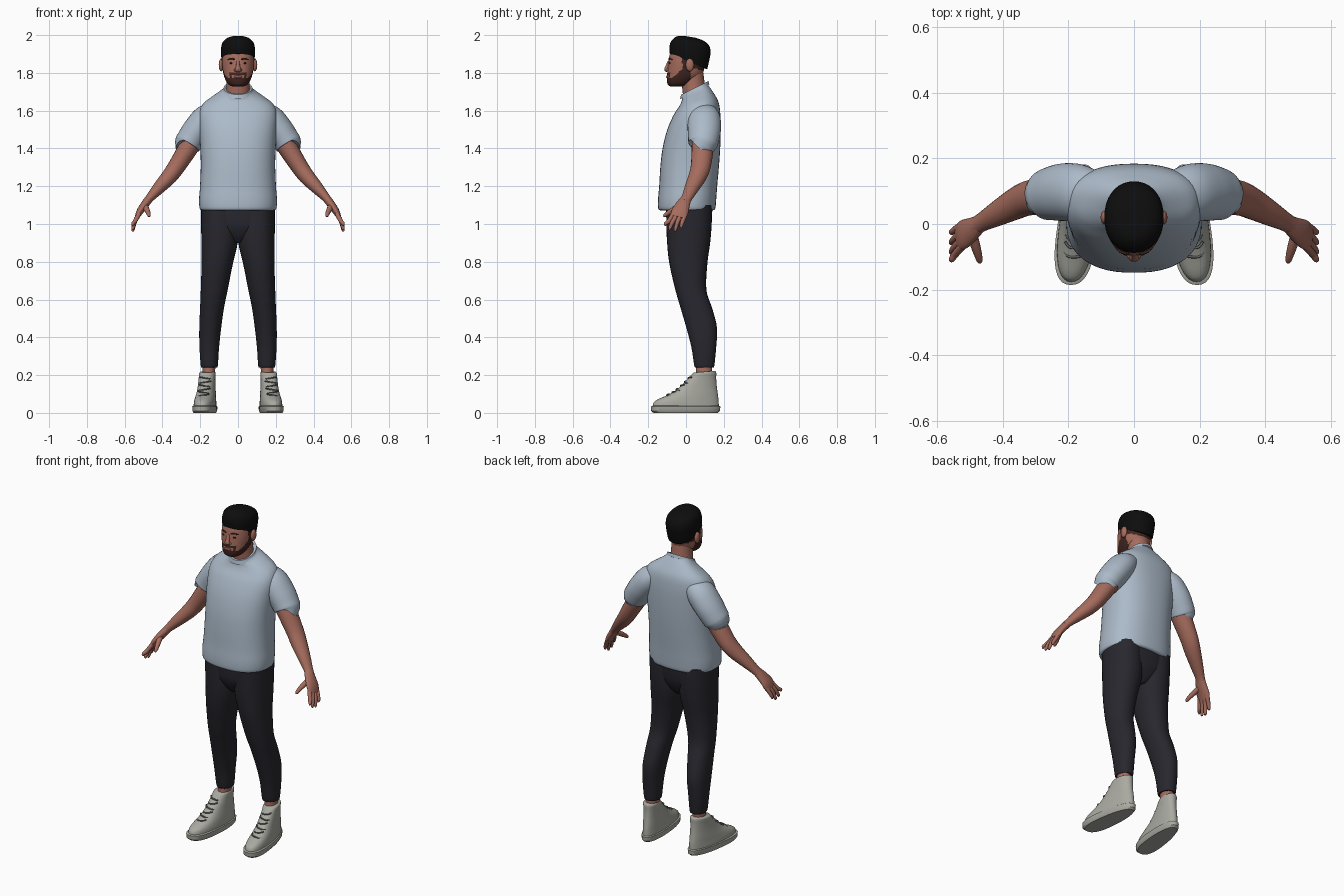
import bpy, bmesh, math
from mathutils import Vector


def material(name, rgb):
    m = bpy.data.materials.new(name)
    m.diffuse_color = (*rgb, 1)
    return m


SKIN = material("skin", (.38, .15, .11))
HAIR = material("black_hair", (.004, .004, .004))
STUBBLE = material("dark_brown_stubble", (.05, .018, .014))
SHIRT = material("pale_blue_cotton", (.41, .49, .58))
PANTS = material("charcoal_cloth", (.02, .02, .027))
SHOE = material("off_white_canvas", (.40, .40, .36))
LACE = material("grey_lace", (.14, .14, .13))
LIP = material("lip", (.26, .085, .07))
EYE = material("dark_eye", (.02, .012, .01))


def smooth_rows(rows, steps):
    """Catmull-Rom interpolation of rows of numbers."""
    out = []
    for i in range(len(rows) - 1):
        a, b, c, d = (rows[max(i - 1, 0)], rows[i], rows[i + 1],
                      rows[min(i + 2, len(rows) - 1)])
        for s in range(steps):
            t = s / steps
            out.append([.5 * (2 * q + (r - p) * t + (2 * p - 5 * q + 4 * r - w) * t * t
                              + (3 * q - p - 3 * r + w) * t ** 3)
                        for p, q, r, w in zip(a, b, c, d)])
    out.append(list(rows[-1]))
    return out


def skin_rings(name, rings, mats, rule=None, mirror=False, angle=50):
    """Bridge rings of points into a capped, smooth shaded object."""
    bm = bmesh.new()
    loops = [[bm.verts.new(p) for p in ring] for ring in rings]
    n = len(loops[0])
    for lo, hi in zip(loops, loops[1:]):
        for i in range(n):
            j = (i + 1) % n
            bm.faces.new((lo[i], lo[j], hi[j], hi[i]))
    bm.faces.new(loops[0])
    bm.faces.new(loops[-1])
    bmesh.ops.recalc_face_normals(bm, faces=bm.faces)
    if rule:
        for f in bm.faces:
            f.material_index = rule(f.calc_center_median())
    me = bpy.data.meshes.new(name)
    bm.to_mesh(me)
    bm.free()
    for m in mats:
        me.materials.append(m)
    ob = bpy.data.objects.new(name, me)
    bpy.context.collection.objects.link(ob)
    bpy.ops.object.select_all(action='DESELECT')
    ob.select_set(True)
    bpy.context.view_layer.objects.active = ob
    bpy.ops.object.shade_smooth_by_angle(angle=math.radians(angle))
    if mirror:
        ob.modifiers.new("Mirror", 'MIRROR').use_mirror_merge = False
    return ob


def stack(name, rows, mats, n=40, steps=4, power=2.0, skew=0, taper=0, **kw):
    """Upright form; rows are (z, y_front, y_back, half_width, tilt, x)."""
    rings = []
    for z, y0, y1, rx, tilt, x in smooth_rows(rows, steps):
        cy, ry = (y0 + y1) / 2, (y1 - y0) / 2
        ring = []
        for i in range(n):
            a = 2 * math.pi * i / n
            c, s = math.cos(a), math.sin(a)
            px = math.copysign(abs(c) ** (2 / power), c) * rx * (1 - taper * s)
            py = math.copysign(abs(s) ** (2 / power), s) * ry
            ring.append((x + px + skew * (cy + py), cy + py, z + tilt * py))
        rings.append(ring)
    return skin_rings(name, rings, mats, **kw)


def tube(name, rows, mats, n=20, steps=4, **kw):
    """Limb along a path; rows are (x, y, z, radius_side, radius_depth)."""
    rows = smooth_rows(rows, steps)
    pts = [Vector(r[:3]) for r in rows]
    rings = []
    for i, r in enumerate(rows):
        t = (pts[min(i + 1, len(pts) - 1)] - pts[max(i - 1, 0)]).normalized()
        ref = Vector((0, 1, 0))
        v = (ref - t * ref.dot(t)).normalized()
        u = v.cross(t)
        rings.append([pts[i] + u * r[3] * math.cos(2 * math.pi * k / n)
                      + v * r[4] * math.sin(2 * math.pi * k / n) for k in range(n)])
    return skin_rings(name, rings, mats, **kw)


def blob(name, loc, size, mat, mirror=False):
    x, y, z = loc
    rows = []
    for i in range(11):
        a = math.pi * (i + .15) / 10.3
        k = math.sin(a)
        rows.append((z - size[2] * math.cos(a), y - size[1] * k, y + size[1] * k,
                     size[0] * k, 0, x))
    return stack(name, rows, [mat], n=16, steps=1, mirror=mirror)


# Head with beard and faded hairline
def face_colour(c):
    beard = c.y < .025 and c.z < 1.772 + .85 * max(0, c.y + .075)
    moustache = c.y < -.06 and abs(c.x) < .042 and 1.791 < c.z < 1.803
    goatee = c.y < -.06 and .033 < abs(c.x) < .045 and c.z < 1.803
    sideburn = -.02 < c.y < .015 and c.z < 1.89
    fade = c.y > .015 and c.z > 1.835 - .3 * (c.y - .01)
    return int(beard or moustache or goatee or sideburn or fade)


stack("head", [(1.728, -.082, -.02, .03, 0, 0), (1.738, -.096, .02, .05, 0, 0),
               (1.76, -.101, .05, .065, 0, 0), (1.79, -.1, .085, .076, 0, 0),
               (1.83, -.096, .098, .083, 0, 0), (1.87, -.092, .105, .085, 0, 0),
               (1.91, -.082, .105, .082, 0, 0), (1.945, -.06, .09, .062, 0, 0),
               (1.96, -.02, .05, .03, 0, 0)],
      [SKIN, STUBBLE], n=72, steps=6, power=2.15, rule=face_colour)
stack("hair", [(1.86, -.086, .112, .086, -.42, 0), (1.90, -.088, .123, .09, -.32, 0),
               (1.935, -.083, .13, .089, -.22, 0), (1.963, -.07, .12, .08, -.16, 0),
               (1.983, -.045, .09, .055, -.17, 0), (1.991, -.01, .05, .02, -.17, 0)],
      [HAIR], n=48, power=2.15)
tube("nose", [(0, -.088, 1.862, .009, .008), (0, -.097, 1.838, .010, .010),
              (0, -.104, 1.818, .016, .011), (0, -.098, 1.808, .012, .006)], [SKIN])
blob("nostril_wing", (.013, -.097, 1.815), (.009, .009, .008), SKIN, True)
blob("ear", (.089, .02, 1.842), (.013, .022, .034), SKIN, True)
blob("eye", (.034, -.085, 1.852), (.012, .005, .005), EYE, True)
blob("lips", (0, -.098, 1.779), (.022, .007, .008), LIP)
tube("eyebrow", [(.016, -.090, 1.870, .004, .004), (.036, -.087, 1.876, .004, .004),
                 (.056, -.073, 1.870, .002, .002)], [STUBBLE], n=8, mirror=True)
stack("neck", [(1.64, -.01, .115, .072, 0, 0), (1.70, -.018, .105, .064, 0, 0),
               (1.75, -.022, .098, .06, 0, 0), (1.80, -.02, .092, .06, 0, 0)], [SKIN])

# T-shirt body, collar and sleeves
stack("shirt_body", [(1.072, -.135, .142, .19, 0, 0), (1.082, -.147, .155, .203, 0, 0),
                     (1.13, -.148, .160, .206, 0, 0), (1.2, -.142, .165, .201, 0, 0),
                     (1.3, -.136, .174, .197, 0, 0), (1.4, -.124, .181, .199, 0, 0),
                     (1.5, -.099, .184, .205, 0, 0), (1.58, -.064, .182, .207, 0, 0),
                     (1.635, -.035, .172, .186, .1, 0), (1.675, -.022, .145, .132, .25, 0),
                     (1.70, -.022, .12, .088, .45, 0), (1.715, -.018, .112, .075, .5, 0)],
      [SHIRT], n=56, power=2.35)
ring = []
for i in range(33):
    a = 2 * math.pi * i / 32
    c, s = math.cos(a), math.sin(a)
    ring.append([(r * c * .9, .046 + r * s * .86, 1.713 + .5 * r * s * .86 + h)
                 for r, h in ((.072, .006), (.084, .008), (.09, -.012), (.076, -.014))])
skin_rings("shirt_collar", ring, [SHIRT])
tube("shirt_sleeve", [(.11, .092, 1.60, .05, .065), (.165, .096, 1.56, .074, .086),
                      (.215, .097, 1.50, .076, .088), (.25, .093, 1.45, .073, .082),
                      (.268, .088, 1.422, .071, .077), (.270, .087, 1.418, .062, .068)],
     [SHIRT], n=32, mirror=True)

# Arms and hands
tube("arm", [(.21, .092, 1.49, .055, .06), (.265, .088, 1.40, .052, .058),
             (.325, .078, 1.305, .046, .053), (.365, .06, 1.25, .042, .048),
             (.42, .03, 1.19, .033, .038), (.465, .005, 1.14, .023, .029),
             (.485, -.008, 1.115, .022, .029)], [SKIN], mirror=True)
tube("palm", [(.472, 0, 1.132, .021, .028), (.497, -.018, 1.098, .021, .038),
              (.52, -.032, 1.065, .018, .045), (.535, -.042, 1.035, .012, .042)],
     [SKIN], mirror=True)
fingers = [(-.075, -.108, .990), (-.052, -.085, .968), (-.030, -.056, .960), (-.010, -.025, .978)]
for k, (y0, y1, z1) in enumerate(fingers):
    tube(f"finger_{k + 1}", [(.523, y0 + .008, 1.055, .012, .012),
                             (.545, (y0 + y1) / 2, 1.015, .0115, .0115),
                             (.556, y1, z1 + .012, .009, .009), (.556, y1 - .001, z1, .004, .004)],
         [SKIN], n=12, mirror=True)
tube("thumb", [(.495, -.025, 1.10, .016, .016), (.484, -.065, 1.078, .015, .014),
               (.475, -.095, 1.058, .012, .012), (.471, -.112, 1.045, .009, .009),
               (.470, -.118, 1.039, .004, .004)], [SKIN], n=12, mirror=True)

# Trousers
stack("trouser_leg", [(.243, .052, .145, .038, 0, .152), (.25, .044, .150, .045, 0, .152),
                      (.35, .028, .160, .052, 0, .152), (.45, .002, .164, .058, 0, .147),
                      (.55, -.027, .140, .063, 0, .138), (.65, -.056, .108, .071, 0, .126),
                      (.79, -.088, .113, .083, 0, .110), (.9, -.100, .128, .096, 0, .098),
                      (1.0, -.104, .136, .098, 0, .097), (1.1, -.105, .138, .096, 0, .099)],
      [PANTS], n=32, power=2.2, mirror=True)
stack("trouser_hips", [(.90, -.05, .08, .03, 0, 0), (.93, -.075, .105, .09, 0, 0),
                       (.98, -.098, .128, .165, 0, 0), (1.03, -.104, .137, .19, 0, 0),
                       (1.1, -.105, .14, .195, 0, 0)], [PANTS], power=2.3)

# Ankles, high-top shoes and laces
stack("ankle", [(.17, .05, .142, .036, 0, .155), (.22, .053, .138, .034, 0, .155),
                (.27, .055, .14, .036, 0, .153)], [SKIN], n=24, mirror=True)
SKEW, SHOE_X = -.11, .172
stack("shoe_sole", [(0, -.172, .168, .054, 0, SHOE_X), (.01, -.184, .18, .06, 0, SHOE_X),
                    (.034, -.186, .182, .061, 0, SHOE_X), (.038, -.178, .174, .055, 0, SHOE_X)],
      [SHOE], n=40, steps=1, power=2.4, skew=SKEW, taper=.17, mirror=True, angle=35)
upper = [(.03, -.178, .174, .056), (.055, -.171, .173, .055), (.072, -.148, .172, .053),
         (.088, -.112, .170, .051), (.11, -.068, .167, .048), (.14, -.03, .163, .045),
         (.18, .010, .160, .043), (.21, .032, .160, .043), (.218, .04, .154, .037)]
stack("shoe_upper", [(*r, 0 if r[0] < .2 else .08, SHOE_X) for r in upper], [SHOE],
      n=40, steps=3, power=2.25, skew=SKEW, taper=.12, mirror=True)
lace_rows = [(.094, -.100), (.108, -.072), (.124, -.050), (.143, -.027), (.163, -.007), (.184, .013)]
for k, (z, y) in enumerate(lace_rows):
    x, d = SHOE_X + SKEW * y, .006 * (-1) ** k
    tube(f"lace_{k + 1}", [(x - .030, y + .018, z + d, .004, .004),
                           (x - .016, y + .001, z + d / 2, .004, .004),
                           (x + .016, y + .001, z - d / 2, .004, .004),
                           (x + .030, y + .018, z - d, .004, .004)],
         [LACE], n=8, mirror=True)
